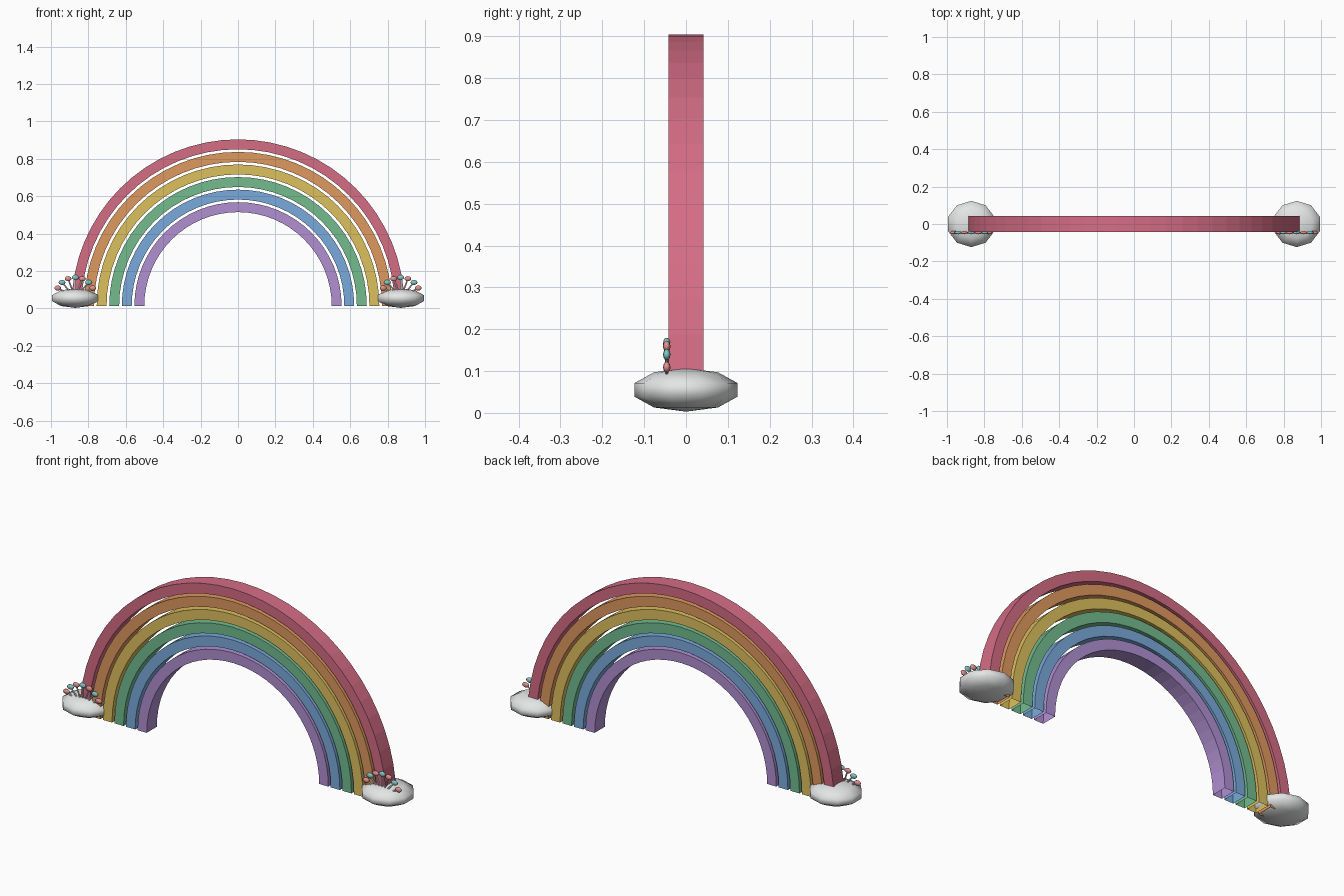
import bpy, bmesh, math
from mathutils import Vector

if "Cube" in bpy.data.objects:
    bpy.data.objects.remove(bpy.data.objects["Cube"])


def material(name, rgb):
    """Flat material from display 0-255 values, stored as linear."""
    lin = [((c / 255 + 0.055) / 1.055) ** 2.4 for c in rgb]
    m = bpy.data.materials.new(name)
    m.use_nodes = True
    m.diffuse_color = (*lin, 1)
    m.node_tree.nodes["Principled BSDF"].inputs["Base Color"].default_value = (*lin, 1)
    return m


def finish(bm, name, mat, smooth=False):
    bmesh.ops.recalc_face_normals(bm, faces=bm.faces)
    mesh = bpy.data.meshes.new(name)
    bm.to_mesh(mesh)
    bm.free()
    mesh.materials.append(mat)
    for p in mesh.polygons:
        p.use_smooth = smooth
    ob = bpy.data.objects.new(name, mesh)
    bpy.context.collection.objects.link(ob)
    return ob


def arch(name, mat, outer, width=0.053, depth=0.042, base=0.014, steps=32):
    """Half ring with a square section and open feet."""
    bm = bmesh.new()
    inner = outer - width
    section = [(outer, -depth), (outer, depth), (inner, depth), (inner, -depth)]
    rings = []
    for i in range(steps + 1):
        a = math.pi * i / steps
        rings.append([bm.verts.new((r * math.cos(a), y, base + r * math.sin(a)))
                      for r, y in section])
    for r0, r1 in zip(rings, rings[1:]):
        for k in range(4):
            n = (k + 1) % 4
            bm.faces.new((r0[k], r0[n], r1[n], r1[k]))
    return finish(bm, name, mat)


def ellipsoid(name, mat, centre, radii, segments, rings):
    bm = bmesh.new()
    bmesh.ops.create_uvsphere(bm, u_segments=segments, v_segments=rings, radius=1)
    bmesh.ops.scale(bm, vec=radii, verts=bm.verts)
    ob = finish(bm, name, mat, True)
    ob.location = centre
    return ob


def rod(name, mat, start, end, radius):
    start, end = Vector(start), Vector(end)
    bm = bmesh.new()
    bmesh.ops.create_cone(bm, cap_ends=True, segments=6, radius1=radius,
                          radius2=radius, depth=(end - start).length)
    ob = finish(bm, name, mat)
    ob.location = (start + end) / 2
    ob.rotation_euler = (end - start).to_track_quat("Z", "Y").to_euler()
    return ob


# Rainbow bands, outside to inside
bands = [("red", (213, 109, 133)), ("orange", (223, 153, 94)),
         ("yellow", (222, 192, 94)), ("green", (115, 188, 143)),
         ("blue", (122, 170, 219)), ("purple", (177, 144, 210))]
for i, (colour, rgb) in enumerate(bands):
    arch(colour + "_band", material(colour, rgb), 0.89 - 0.0672 * i)

white = material("cloud white", (228, 230, 229))
pink = material("bud pink", (226, 145, 145))
teal = material("bud teal", (132, 198, 198))

# Cloud feet, each with a fan of buds on stalks
for side, sx in (("left", 1), ("right", -1)):
    cx = sx * 0.87
    ellipsoid(side + "_cloud", white, (cx, 0, 0.055), (0.137, 0.13, 0.052), 10, 5)
    for i in range(7):
        a = math.radians(90 + (i - 3) * 21.5)
        dx, dz = math.cos(a), math.sin(a)
        tip = (cx + 0.104 * dx, -0.046, 0.066 + 0.1 * dz)
        root = (cx + 0.03 * dx, -0.046, 0.066 + 0.02 * dz)
        rod(f"{side}_stalk_{i + 1}", white, root, tip, 0.004)
        ellipsoid(f"{side}_bud_{i + 1}", teal if i % 2 else pink, tip,
                  (0.019, 0.009, 0.0135), 10, 6)
